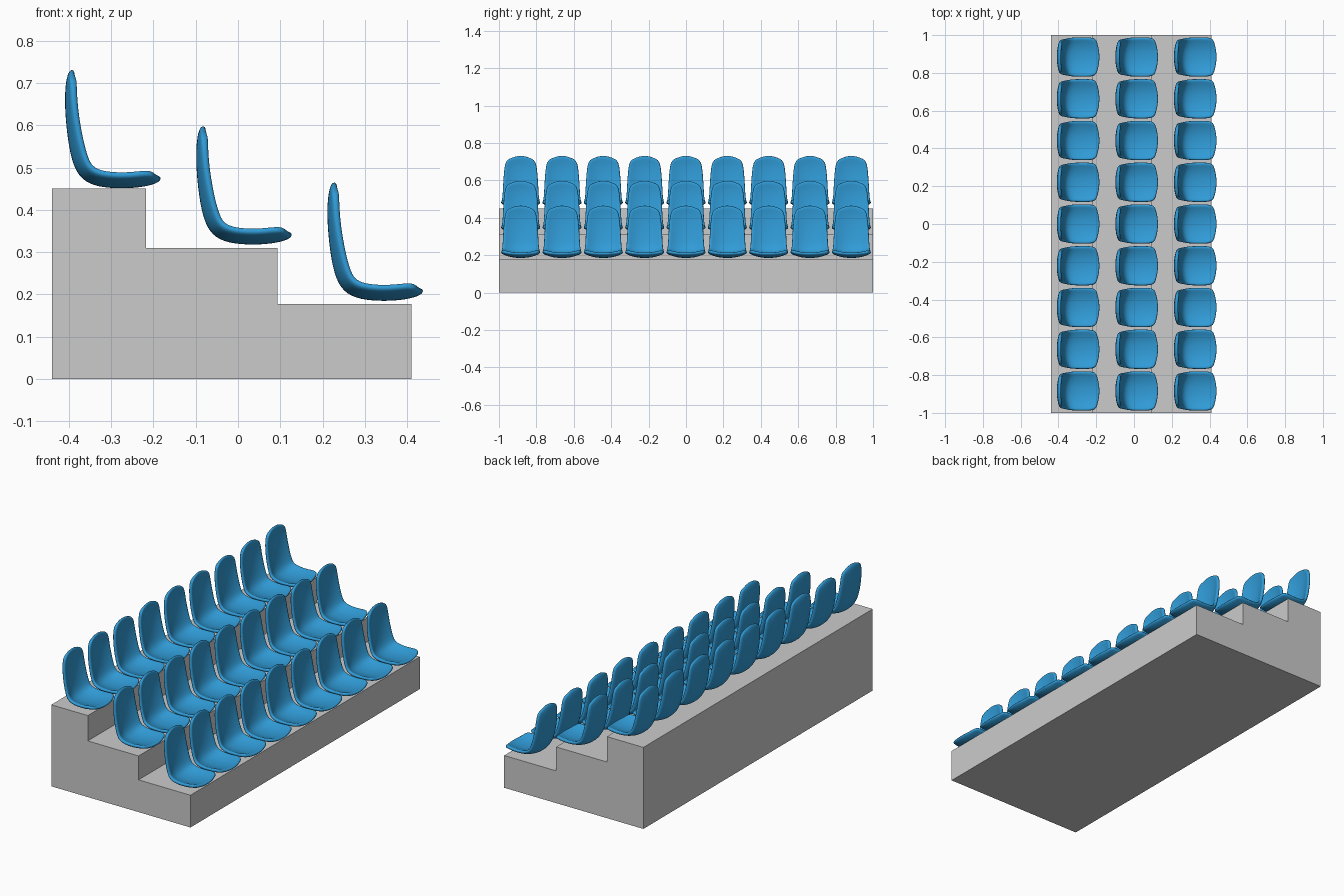
import bpy, bmesh
from mathutils import Vector

if "Cube" in bpy.data.objects:
    bpy.data.objects.remove(bpy.data.objects["Cube"])

# Stepped stand: side profile extruded along y
profile = [(-0.44, 0), (0.41, 0), (0.41, 0.178), (0.093, 0.178),
           (0.093, 0.31), (-0.217, 0.31), (-0.217, 0.45), (-0.44, 0.45)]
bm = bmesh.new()
face = bm.faces.new([bm.verts.new((x, -1, z)) for x, z in profile])
ext = bmesh.ops.extrude_face_region(bm, geom=[face])
bmesh.ops.translate(bm, vec=(0, 2, 0),
                    verts=[v for v in ext["geom"] if isinstance(v, bmesh.types.BMVert)])
bmesh.ops.recalc_face_normals(bm, faces=bm.faces)
mesh = bpy.data.meshes.new("stepped_stand")
bm.to_mesh(mesh)
bm.free()
bpy.context.collection.objects.link(bpy.data.objects.new("stepped_stand", mesh))

# Seat shell: (x, z, half width, rim curl) from top of the back to the front lip
path = [(-0.400, 0.735, 0.070, 0.008), (-0.409, 0.695, 0.086, 0.014),
        (-0.410, 0.64, 0.093, 0.018), (-0.404, 0.57, 0.098, 0.024),
        (-0.391, 0.50, 0.101, 0.030), (-0.364, 0.464, 0.105, 0.032),
        (-0.32, 0.451, 0.108, 0.028), (-0.26, 0.449, 0.109, 0.027),
        (-0.21, 0.455, 0.107, 0.028), (-0.178, 0.468, 0.094, 0.016)]
across = [-1, -0.8, -0.4, 0, 0.4, 0.8, 1]
bm = bmesh.new()
rows = []
for i, (x, z, w, curl) in enumerate(path):
    a, b = path[max(i - 1, 0)], path[min(i + 1, len(path) - 1)]
    t = Vector((b[0] - a[0], 0, b[1] - a[1])).normalized()
    n = Vector((-t.z, 0, t.x))
    # Ends are bowed so the top and the lip have rounded corners
    bow = 0.022 if i == 0 else -0.016 if i == len(path) - 1 else 0
    rows.append([bm.verts.new(Vector((x, u * w, z)) + n * curl * abs(u) ** 2.5
                              + t * bow * u * u) for u in across])
for r, s in zip(rows, rows[1:]):
    for j in range(len(across) - 1):
        bm.faces.new((r[j], s[j], s[j + 1], r[j + 1])).smooth = True
seat_mesh = bpy.data.meshes.new("seat")
bm.to_mesh(seat_mesh)
bm.free()
blue = bpy.data.materials.new("blue_plastic")
blue.diffuse_color = (0.03, 0.33, 0.68, 1)
blue.use_nodes = True
blue.node_tree.nodes["Principled BSDF"].inputs["Base Color"].default_value = blue.diffuse_color
seat_mesh.materials.append(blue)

# Three rows of nine seats
for row in range(3):
    for col in range(9):
        seat = bpy.data.objects.new(f"seat_{row + 1}_{col + 1}", seat_mesh)
        bpy.context.collection.objects.link(seat)
        seat.location = (0.31 * row, (col - 4) * 0.221, -0.133 * row)
        solid = seat.modifiers.new("thickness", "SOLIDIFY")
        solid.thickness = 0.018
        solid.offset = 1
        sub = seat.modifiers.new("smooth", "SUBSURF")
        sub.levels = sub.render_levels = 2
